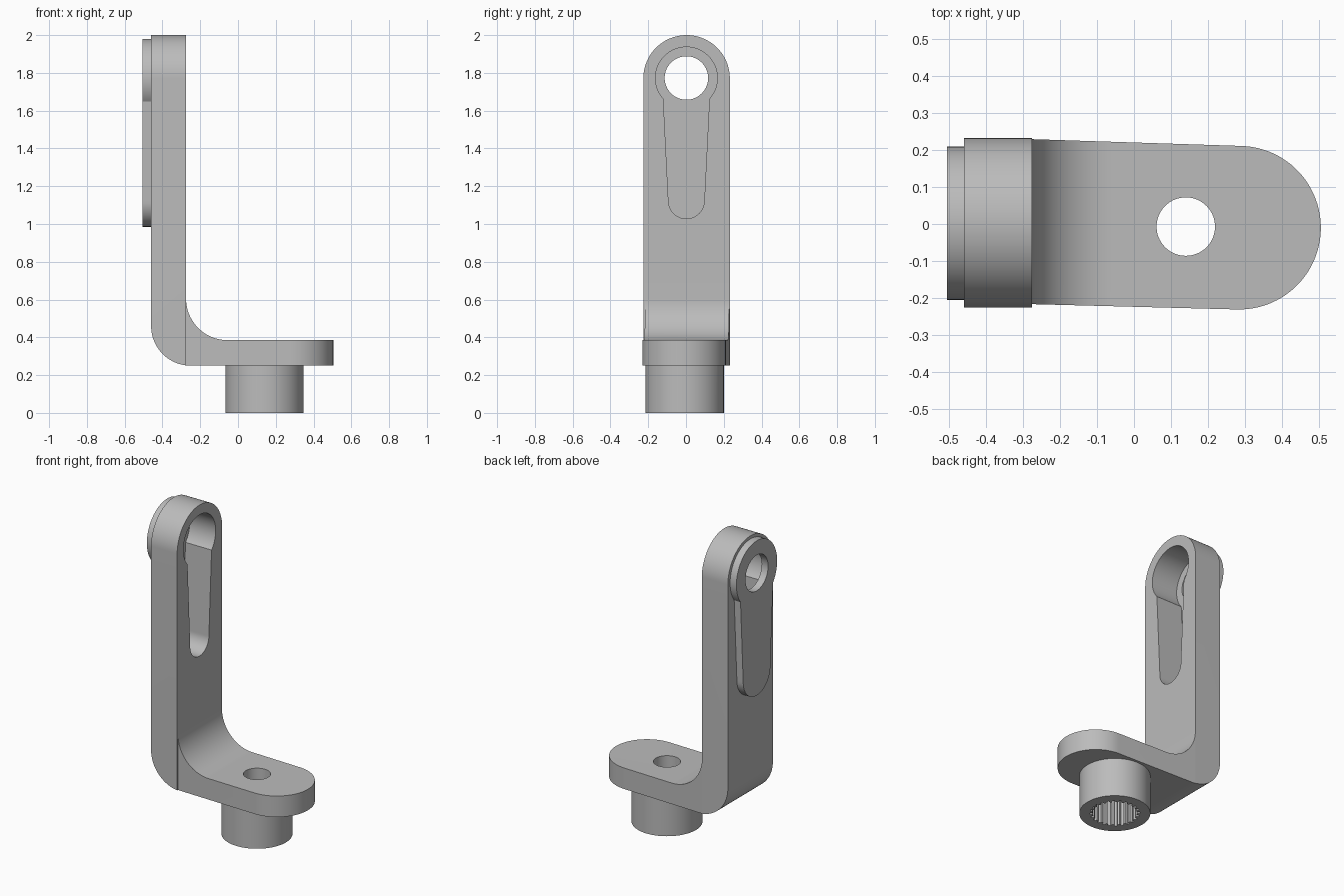
import bpy, bmesh
from math import sin, cos, acos, radians, degrees, pi

if "Cube" in bpy.data.objects:
    bpy.data.objects.remove(bpy.data.objects["Cube"], do_unlink=True)

grey = bpy.data.materials.new("cast grey")
grey.use_nodes = True
colour = (0.5, 0.5, 0.5, 1)
grey.diffuse_color = colour
grey.node_tree.nodes["Principled BSDF"].inputs["Base Color"].default_value = colour


def arc(cx, cy, r, start, end, n=32):
    """Points on an arc, angles in degrees."""
    angles = [radians(start + (end - start) * i / n) for i in range(n + 1)]
    return [(cx + r * cos(t), cy + r * sin(t)) for t in angles]


def circle(cx, cy, r, n=64):
    return arc(cx, cy, r, 0, 360, n)[:-1]


def prism(name, outline, axis, lo, hi):
    """Extrude a closed outline along one axis."""
    place = {"x": lambda a, b, d: (d, a, b),
             "y": lambda a, b, d: (a, d, b),
             "z": lambda a, b, d: (a, b, d)}[axis]
    bm = bmesh.new()
    ends = [[bm.verts.new(place(a, b, d)) for a, b in outline] for d in (lo, hi)]
    bm.faces.new(ends[0])
    bm.faces.new(ends[1])
    n = len(outline)
    for i in range(n):
        j = (i + 1) % n
        bm.faces.new((ends[0][i], ends[0][j], ends[1][j], ends[1][i]))
    bmesh.ops.recalc_face_normals(bm, faces=bm.faces)
    mesh = bpy.data.meshes.new(name)
    bm.to_mesh(mesh)
    bm.free()
    mesh.materials.append(grey)
    obj = bpy.data.objects.new(name, mesh)
    bpy.context.collection.objects.link(obj)
    return obj


def combine(target, tool, operation):
    """Apply a boolean and discard the tool."""
    mod = target.modifiers.new(operation, "BOOLEAN")
    mod.operation = operation
    mod.solver = "EXACT"
    mod.object = tool
    bpy.context.view_layer.objects.active = target
    bpy.ops.object.modifier_apply(modifier=mod.name)
    bpy.data.objects.remove(tool, do_unlink=True)


EYE_Y, EYE_Z, SLOT_Z = 0.002, 1.773, 1.123
BOSS_X, BOSS_Y = 0.14, -0.007


def keyhole(big, neck, small):
    """Round eye running into a tapered, round-ended slot."""
    dip = degrees(acos(neck / big))
    return (arc(EYE_Y, EYE_Z, big, -dip, 180 + dip, 56)
            + arc(EYE_Y, SLOT_Z, small, 180, 360))


# Upright arm with a round top
arm_outline = [(-0.226, 0.2), (0.232, 0.2)] + arc(0.003, 1.771, 0.229, 0, 180, 48)
bracket = prism("bracket", arm_outline, "x", -0.5, -0.275)

# Slightly skewed foot with a round end
foot_outline = ([(-0.3, 0.23), (-0.3, -0.216)]
                + arc(0.284, -0.01, 0.221, -92, 88, 48))
combine(bracket, prism("foot", foot_outline, "z", 0.19, 0.7), "UNION")

# Side profile with the rounded heel and the inner fillet
side = ([(0.6, 0.25)] + arc(-0.25, 0.46, 0.21, 270, 180)
        + [(-0.46, 2.1), (-0.275, 2.1)]
        + arc(-0.055, 0.605, 0.22, 180, 270) + [(0.6, 0.385)])
combine(bracket, prism("side_profile", side, "y", -0.4, 0.4), "INTERSECT")

# Raised pad on the arm, with the recess and eye cut through it
combine(bracket, prism("pad", keyhole(0.207, 0.165, 0.138), "x", -0.505, -0.38), "UNION")
combine(bracket, prism("recess", keyhole(0.164, 0.122, 0.095), "x", -0.46, -0.2), "DIFFERENCE")
combine(bracket, prism("eye", circle(EYE_Y, EYE_Z, 0.115), "x", -0.6, -0.4), "DIFFERENCE")

# Boss below the foot, with a splined socket and a bolt hole
combine(bracket, prism("boss", circle(BOSS_X, BOSS_Y, 0.207), "z", 0, 0.3), "UNION")
teeth = 24
spline = []
for i in range(teeth):
    for step, r in ((0.0, 0.146), (0.35, 0.146), (0.5, 0.13), (0.85, 0.13)):
        t = 2 * pi * (i + step) / teeth
        spline.append((BOSS_X + r * cos(t), BOSS_Y + r * sin(t)))
combine(bracket, prism("socket", spline, "z", -0.1, 0.24), "DIFFERENCE")
combine(bracket, prism("bolt_hole", circle(BOSS_X, BOSS_Y, 0.079), "z", 0.1, 0.5), "DIFFERENCE")

# Smooth curves, crisp edges
bpy.ops.object.select_all(action="DESELECT")
bracket.select_set(True)
bpy.context.view_layer.objects.active = bracket
bpy.ops.object.shade_smooth_by_angle(angle=radians(25))
